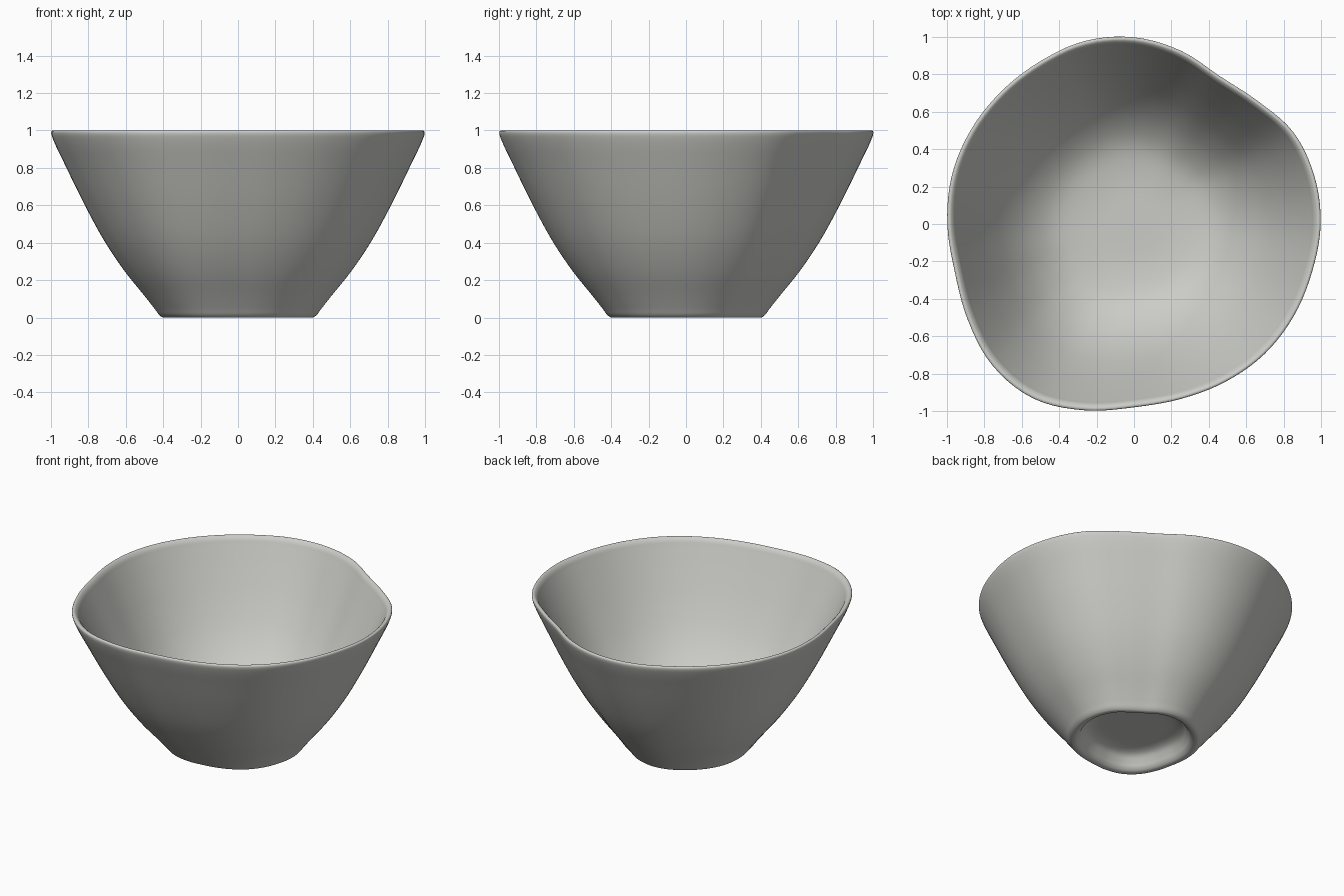
import bpy
import bmesh
from math import cos, sin, tau
from mathutils import Vector

default_cube = bpy.data.objects.get("Cube")
if default_cube:
    bpy.data.objects.remove(default_cube, do_unlink=True)

COLUMNS = 120

# Hand-shaped rim: radius at equal angle steps, starting at +x
RIM_RADII = [0.998, 0.998, 0.983, 0.932, 0.914, 0.96, 0.998, 1.013,
             1.004, 1.003, 1.007, 1.008, 0.998, 0.992, 1.026, 1.07,
             1.077, 1.031, 0.98, 0.968, 0.975, 0.985, 0.986, 0.986]

# Wall section as (scale, height): underside recess, foot, outer wall, lip, inside
UNDERSIDE = [(0, 0.11), (0.15, 0.11), (0.26, 0.105), (0.31, 0.085), (0.34, 0.045)]
FOOT = [(0.355, 0.02), (0.375, 0.003), (0.4, 0), (0.42, 0.012), (0.445, 0.045)]
OUTER_WALL = [(0.5, 0.115), (0.605, 0.245), (0.713, 0.405), (0.82, 0.6),
              (0.928, 0.82), (0.985, 0.94)]
LIP = [(1, 0.985), (0.997, 0.997), (0.985, 1), (0.967, 0.985)]
INSIDE = [(0.95, 0.95), (0.885, 0.81), (0.78, 0.6), (0.67, 0.42),
          (0.55, 0.285), (0.42, 0.2), (0.25, 0.165), (0, 0.16)]


def smooth_section(points, steps=4):
    """Curve through the points, spaced by chord length to avoid overshoot."""
    pts = [Vector(p) for p in points]
    pts = [2 * pts[0] - pts[1]] + pts + [2 * pts[-1] - pts[-2]]
    curve = []
    for a, b, c, d in zip(pts, pts[1:], pts[2:], pts[3:]):
        t0 = 0
        t1 = t0 + (b - a).length ** 0.5
        t2 = t1 + (c - b).length ** 0.5
        t3 = t2 + (d - c).length ** 0.5
        for i in range(steps):
            t = t1 + (t2 - t1) * i / steps
            ab = a.lerp(b, (t - t0) / (t1 - t0))
            bc = b.lerp(c, (t - t1) / (t2 - t1))
            cd = c.lerp(d, (t - t2) / (t3 - t2))
            abc = ab.lerp(bc, (t - t0) / (t2 - t0))
            bcd = bc.lerp(cd, (t - t1) / (t3 - t1))
            curve.append(abc.lerp(bcd, (t - t1) / (t2 - t1)))
    return curve + [pts[-2]]


def rim_radius(turn):
    """Smooth periodic blend of the rim radii, turn in 0..1."""
    count = len(RIM_RADII)
    k = int(turn * count)
    f = turn * count - k
    a, b, c, d = (RIM_RADII[(k + j) % count] for j in (-1, 0, 1, 2))
    return b + f / 2 * (c - a + f * (2*a - 5*b + 4*c - d + f * (3*b - 3*c + d - a)))


# Loft the section around the wavy outline
section = smooth_section(UNDERSIDE + FOOT + OUTER_WALL + LIP + INSIDE)
outline = []
for i in range(COLUMNS):
    r, angle = rim_radius(i / COLUMNS), tau * i / COLUMNS
    outline.append((r * cos(angle), r * sin(angle)))

bm = bmesh.new()
rings = []
for scale, z in section[1:-1]:
    z = min(max(z, 0), 1)
    rings.append([bm.verts.new((x * scale, y * scale, z)) for x, y in outline])
under_centre = bm.verts.new((0, 0, section[0].y))
floor_centre = bm.verts.new((0, 0, section[-1].y))

for i in range(COLUMNS):
    j = (i + 1) % COLUMNS
    bm.faces.new((under_centre, rings[0][j], rings[0][i]))
    bm.faces.new((floor_centre, rings[-1][i], rings[-1][j]))
    for low, high in zip(rings, rings[1:]):
        bm.faces.new((low[i], low[j], high[j], high[i]))
bmesh.ops.recalc_face_normals(bm, faces=bm.faces)
for face in bm.faces:
    face.smooth = True

mesh = bpy.data.meshes.new("bowl")
bm.to_mesh(mesh)
bm.free()
bowl = bpy.data.objects.new("bowl", mesh)
bpy.context.collection.objects.link(bowl)

# Pale grey glaze
glaze = bpy.data.materials.new("pale_grey")
glaze.use_nodes = True
colour = (0.6, 0.6, 0.57, 1)
glaze.diffuse_color = colour
glaze.node_tree.nodes["Principled BSDF"].inputs["Base Color"].default_value = colour
mesh.materials.append(glaze)
